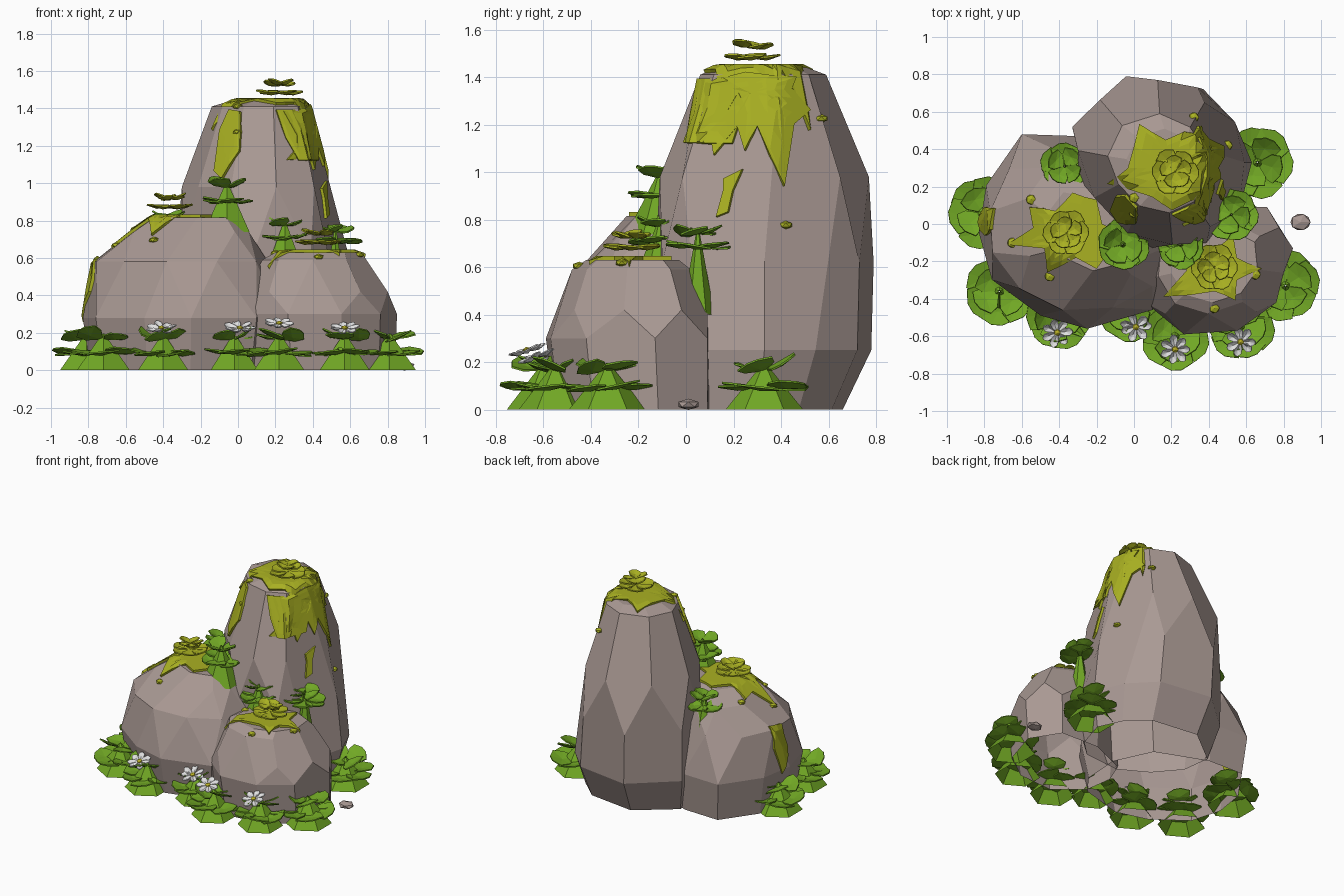
import bpy, bmesh, math, random
from mathutils import Vector, Matrix
from mathutils.bvhtree import BVHTree

if "Cube" in bpy.data.objects:
    bpy.data.objects.remove(bpy.data.objects["Cube"])

random.seed(4)


def material(name, rgb):
    m = bpy.data.materials.new(name)
    m.diffuse_color = (*rgb, 1)
    m.use_nodes = True
    m.node_tree.nodes["Principled BSDF"].inputs["Base Color"].default_value = m.diffuse_color
    return m


STONE = material("warm grey stone", (0.40, 0.32, 0.295))
MOSS = material("yellow moss", (0.40, 0.44, 0.016))
LEAF = material("leaf green", (0.165, 0.39, 0.018))
WHITE = material("petal white", (0.76, 0.76, 0.76))
YELLOW = material("flower yellow", (0.50, 0.45, 0.02))


def make(name, bm, mat, thick=0):
    me = bpy.data.meshes.new(name)
    bm.to_mesh(me)
    me.materials.append(mat)
    ob = bpy.data.objects.new(name, me)
    bpy.context.collection.objects.link(ob)
    if thick:
        s = ob.modifiers.new("thickness", "SOLIDIFY")
        s.thickness, s.offset = thick, -1
    return ob


# Boulders: hull of one outline fitted to rings (z, x0, x1, y0, y1, use edge midpoints), open underneath
def boulder(name, outline, rings):
    bm = bmesh.new()
    corners = [Vector(p) for p in outline]
    mids = [(a + b) / 2 for a, b in zip(corners, corners[1:] + corners[:1])]
    for z, x0, x1, y0, y1, shifted in rings:
        pts = mids if shifted else corners
        px, py = [p.x for p in pts], [p.y for p in pts]
        for u, v in zip(px, py):
            fx = (u - min(px)) / (max(px) - min(px))
            fy = (v - min(py)) / (max(py) - min(py))
            bm.verts.new((x0 + fx * (x1 - x0), y0 + fy * (y1 - y0), z))
    hull = bmesh.ops.convex_hull(bm, input=bm.verts)
    loose = set(hull["geom_interior"]) | set(hull["geom_unused"])
    bmesh.ops.delete(bm, geom=[v for v in loose if isinstance(v, bmesh.types.BMVert)], context="VERTS")
    bmesh.ops.recalc_face_normals(bm, faces=bm.faces)
    bmesh.ops.delete(bm, geom=[f for f in bm.faces if f.normal.z < -.95], context="FACES")
    bmesh.ops.dissolve_limit(bm, angle_limit=math.radians(13), verts=bm.verts, edges=bm.edges)
    bmesh.ops.triangulate(bm, faces=[f for f in bm.faces if len(f.verts) > 6])
    bm.normal_update()
    make(name, bm, STONE)
    return BVHTree.FromBMesh(bm)


tall = boulder("tall_boulder", [
    (-.33, .52), (-.03, .79), (.37, .73), (.54, .55), (.63, .33), (.56, .06), (.42, -.1),
    (.1, -.13), (-.13, .02), (-.3, .25)], [
    (0, -.27, .58, -.05, .66, 0), (.25, -.33, .63, -.12, .78, 0), (.62, -.33, .59, -.13, .79, 0),
    (.98, -.30, .50, -.11, .77, 1), (1.41, -.14, .38, .06, .59, 1), (1.44, -.04, .34, .13, .51, 1)])
left = boulder("left_boulder", [
    (-.6, .47), (-.3, .46), (.1, .3), (.24, 0), (.22, -.3), (.1, -.46), (-.25, -.56),
    (-.5, -.49), (-.76, -.3), (-.83, -.05), (-.79, .2)], [
    (0, -.79, .2, -.5, .45, 0), (.28, -.83, .24, -.56, .48, 0), (.58, -.77, .16, -.46, .41, 1),
    (.74, -.6, .07, -.33, .3, 0), (.815, -.48, .0, -.25, .17, 0)])
right = boulder("right_boulder", [
    (.06, -.42), (.27, -.59), (.56, -.57), (.77, -.42), (.86, -.13), (.72, .09), (.4, .1),
    (.1, -.03), (.03, -.2)], [
    (0, .06, .84, -.55, .1, 0), (.3, .03, .85, -.59, .1, 0), (.42, .05, .80, -.55, .09, 1),
    (.59, .13, .69, -.48, .02, 1), (.63, .2, .66, -.42, -.03, 1)])


# Moss: an outline projected onto a boulder along an axis
def moss(name, tree, ray, centre, outline, lift=0.016):
    ray = Vector(ray)

    def project(p):
        if ray.z:
            start = Vector((p[0], p[1], 3))
        elif ray.x:
            start = Vector((-3 * ray.x, p[0], p[1]))
        else:
            start = Vector((p[0], -3 * ray.y, p[1]))
        hit, normal, _, _ = tree.ray_cast(start, ray)
        if not hit:
            return None
        return hit + normal * lift * (1 if normal.dot(ray) < 0 else -1)

    bm = bmesh.new()
    c = Vector(centre)
    # points between corners and rings toward the centre let the sheet follow the rock
    pts = []
    for i, p in enumerate(outline):
        a, b = Vector(p), Vector(outline[(i + 1) % len(outline)])
        pts += [a, (a + b) / 2]
    mid = bm.verts.new(project(c))
    rings = []
    for f in (0.35, 0.6, 0.8, 1):
        ring = []
        for p in pts:
            t, hit = f, None
            while hit is None:
                hit = project(c + (p - c) * t)
                t *= 0.96
            ring.append(bm.verts.new(hit))
        rings.append(ring)
    n = len(pts)
    for i in range(n):
        j = (i + 1) % n
        bm.faces.new((mid, rings[0][i], rings[0][j]))
        for a, b in zip(rings, rings[1:]):
            bm.faces.new((a[i], b[i], b[j], a[j]))
    bmesh.ops.recalc_face_normals(bm, faces=bm.faces)
    bm.normal_update()
    if sum((f.normal * f.calc_area() for f in bm.faces), Vector()).dot(ray) > 0:
        bmesh.ops.reverse_faces(bm, faces=bm.faces)
    make(name, bm, MOSS, 0.022)


DOWN = (0, 0, -1)
moss("tall_moss_cap", tall, DOWN, (.21, .3), [
    (-.13, .22), (-.03, .3), (.03, .53), (.17, .45), (.35, .52), (.36, .4), (.46, .41),
    (.39, .28), (.38, .15), (.3, .13), (.2, .08), (.1, .15)])
moss("tall_moss_drape", tall, (-1, 0, 0), (.27, 1.33), [
    (.07, 1.38), (.05, 1.25), (.0, 1.12), (.11, 1.13), (.12, 1.07), (.22, 1.19), (.25, 1.09),
    (.3, 1.19), (.41, .94), (.45, 1.2), (.52, 1.26), (.44, 1.35), (.46, 1.4), (.25, 1.41)])
moss("tall_moss_front_drape", tall, (0, 1, 0), (.33, 1.28), [
    (.2, 1.39), (.25, 1.24), (.32, 1.12), (.42, 1.12), (.41, 1.28), (.36, 1.39)], .014)
moss("front_moss_strip", tall, (0, 1, 0), (-.04, 1.22), [
    (-.04, 1.39), (.02, 1.38), (.01, 1.17), (-.08, 1.02), (-.12, 1.06), (-.09, 1.28)])
moss("side_moss_strip", tall, (-1, 0, 0), (.18, .93), [
    (.24, 1.01), (.2, .92), (.18, .83), (.13, .81), (.16, .92), (.16, .97)])
moss("left_moss_cap", left, DOWN, (-.36, -.06), [
    (-.67, -.11), (-.53, -.02), (-.55, .09), (-.42, .07), (-.33, .16), (-.2, .13), (-.17, .0),
    (-.06, -.05), (-.2, -.24), (-.31, -.18), (-.46, -.25), (-.47, -.13)])
moss("left_moss_strip", left, (1, 0, 0), (.02, .45), [
    (.08, .6), (.09, .45), (.04, .26), (.0, .3), (-.06, .42), (-.03, .58)])
moss("right_moss_cap", right, DOWN, (.43, -.24), [
    (.17, -.38), (.28, -.25), (.31, -.13), (.43, -.14), (.53, -.06), (.55, -.18), (.67, -.24),
    (.55, -.3), (.54, -.4), (.43, -.36), (.3, -.38)])

# Moss tufts: little rounded buds around the patches
tufts = [(left, -.55, .13), (left, -.65, -.1), (left, -.45, -.28), (right, .43, -.45),
         (right, .65, -.27), (right, .2, -.2), (tall, .32, .57), (tall, .5, .42),
         (tall, 0, .14), (tall, 0, .06)]
for tree, x, y in tufts:
    hit = tree.ray_cast(Vector((x, y, 3)), Vector(DOWN))[0]
    if hit:
        bm = bmesh.new()
        bmesh.ops.create_icosphere(bm, subdivisions=1, radius=0.03,
                                   matrix=Matrix.Translation(hit) @ Matrix.Diagonal((1, 1, .6, 1)))
        make("moss_tuft", bm, MOSS)


# Ring of broad folded leaves; rise lifts the tips, sway tilts each leaf at random
def leaf_ring(bm, centre, radius, count, width, rise, turn=0.0, sway=0.0):
    for i in range(count):
        a = turn + i * math.tau / count + random.uniform(-.12, .12)
        r = radius * random.uniform(.92, 1.03)
        lift = rise + random.uniform(-.4, .4) * sway * radius
        place = (Matrix.Translation(centre) @ Matrix.Rotation(a, 4, "Z")
                 @ Matrix.Rotation(random.uniform(-sway, sway), 4, "X"))
        w = width / 2
        shape = [(.02, 0, 0), (.45, -w * .85, .35), (.8, -w, .7), (1, -w * .3, .9),
                 (1, w * .3, .9), (.8, w, .7), (.45, w * .85, .35)]
        v = [bm.verts.new(place @ Vector((r * x, y, lift * h))) for x, y, h in shape]
        rib = bm.verts.new(place @ Vector((r * .6, 0, lift * .5 - .012)))
        for j in range(len(v)):
            bm.faces.new((rib, v[j], v[(j + 1) % len(v)]))


# Leafy plant: open six-sided stem cone with two leaf layers
def plant(name, x, y, z, radius, height, stem_base, stem_radius):
    turn = random.uniform(0, 1)
    bm = bmesh.new()
    top = z + height * .85
    bmesh.ops.create_cone(bm, cap_ends=False, segments=6, radius1=stem_radius, radius2=radius * .03,
                          depth=top - stem_base, matrix=Matrix.Translation((x, y, (top + stem_base) / 2)))
    make(name + "_stem", bm, LEAF)
    bm = bmesh.new()
    leaf_ring(bm, (x, y, z + height * .42), radius, 6, radius * 1.02, .008, turn, .2)
    leaf_ring(bm, (x, y, z + height * .74), radius * .72, 4, radius * .85, height * .2, turn + .4, .4)
    make(name + "_leaves", bm, LEAF, 0.008)


ground_plants = [(-.81, .06, .19), (-.72, -.36, .19), (-.4, -.5, .18), (-.02, -.46, .17),
                 (.22, -.6, .18), (.57, -.55, .18), (.81, -.33, .19), (.66, .33, .19)]
for x, y, r in ground_plants:
    plant("ground_plant", x, y, 0, r, .23, 0, r * .86)
for x, y, z, r, h, base, sr in [(-.06, -.11, .81, .14, .23, .74, .14), (.25, -.11, .63, .13, .2, .5, .13),
                                (.52, .05, .62, .14, .17, .4, .07), (-.37, .31, .68, .13, .18, .46, .1)]:
    plant("crevice_plant", x, y, z, r, h, base, sr)

# Moss rosettes above the caps
for x, y, z in [(.22, .28, 1.485), (-.36, -.05, .875), (.43, -.23, .685)]:
    bm = bmesh.new()
    leaf_ring(bm, (x, y, z), .125, 6, .11, .012, 0, .1)
    leaf_ring(bm, (x, y, z + .045), .085, 5, .08, .02, .5, .35)
    make("moss_rosette", bm, MOSS, 0.008)

# White flowers with yellow hearts, tipped forward
for x, y, z in [(-.41, -.58, .225), (.01, -.55, .225), (.22, -.67, .25), (.57, -.63, .225)]:
    tilt = Matrix.Translation((x, y, z)) @ Matrix.Rotation(.35, 4, "X")
    bm = bmesh.new()
    leaf_ring(bm, (0, 0, 0), .082, 7, .042, .01, 0, .25)
    bm.transform(tilt)
    make("flower_petals", bm, WHITE, 0.005)
    bm = bmesh.new()
    bmesh.ops.create_icosphere(bm, subdivisions=1, radius=.02, matrix=tilt @ Matrix.Diagonal((1, 1, .7, 1)))
    make("flower_heart", bm, YELLOW)

# Pebble
bm = bmesh.new()
bmesh.ops.create_icosphere(bm, subdivisions=1, radius=1,
                           matrix=Matrix.Translation((.89, .01, .022)) @ Matrix.Diagonal((.06, .05, .024, 1)))
make("pebble", bm, STONE)
